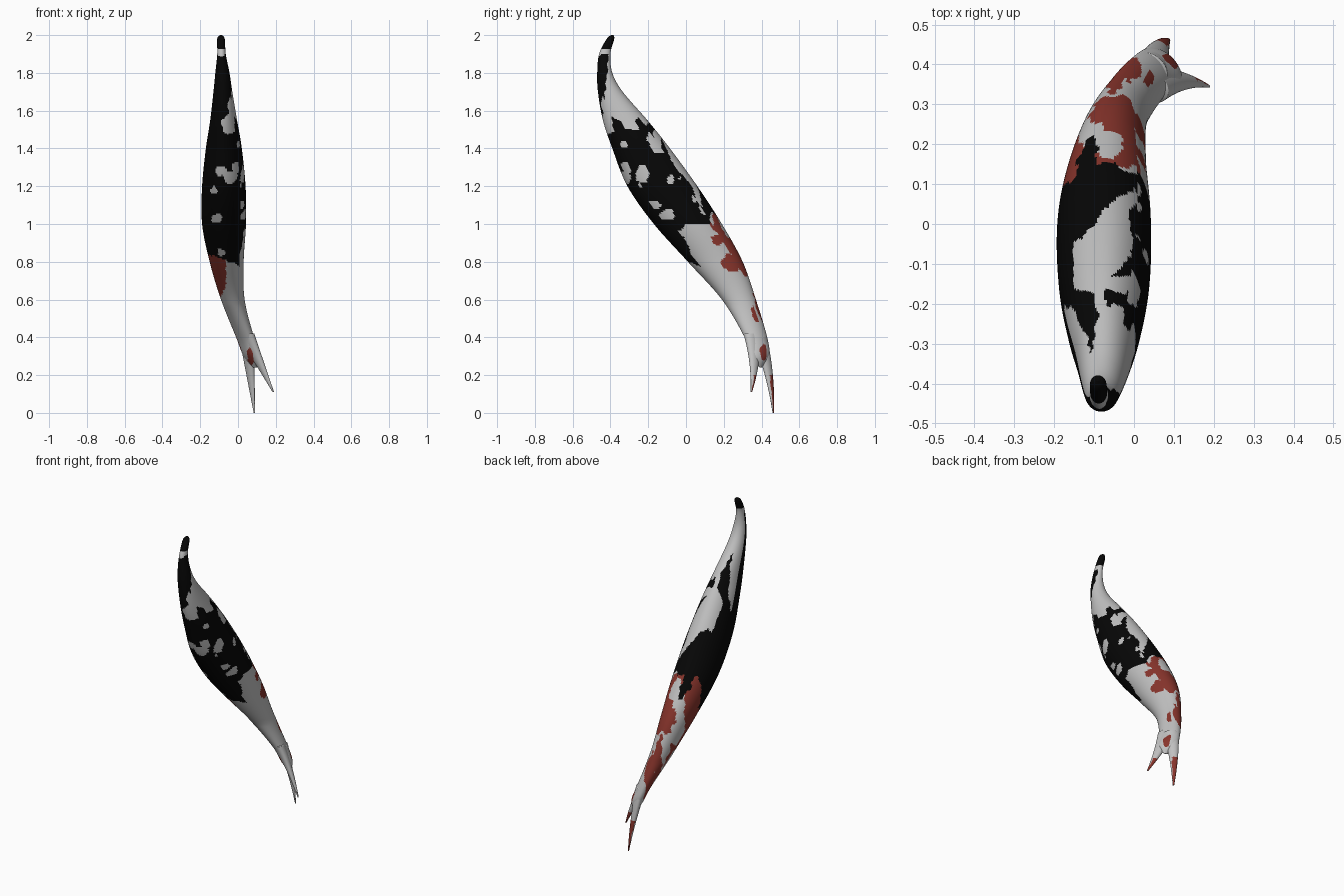
import bpy
import math
from mathutils import Vector, noise

if "Cube" in bpy.data.objects:
    bpy.data.objects.remove(bpy.data.objects["Cube"], do_unlink=True)


def make_material(name, colour):
    mat = bpy.data.materials.new(name)
    mat.use_nodes = True
    mat.diffuse_color = (*colour, 1)
    shader = mat.node_tree.nodes["Principled BSDF"]
    shader.inputs["Base Color"].default_value = (*colour, 1)
    shader.inputs["Roughness"].default_value = 0.6
    return mat


WHITE, BLACK, RED = range(3)
materials = [
    make_material("pale skin", (0.54, 0.54, 0.54)),
    make_material("black patches", (0.002, 0.002, 0.002)),
    make_material("red patches", (0.25, 0.035, 0.025)),
]


def spline(rows, t):
    """Smooth interpolation through the rows, t from 0 to 1."""
    place = t * (len(rows) - 1)
    i = min(int(place), len(rows) - 2)
    u = place - i
    before = rows[max(i - 1, 0)]
    after = rows[min(i + 2, len(rows) - 1)]
    result = []
    for a, b, c, d in zip(before, rows[i], rows[i + 1], after):
        start, end = (c - a) / 2, (d - b) / 2
        bend = 3 * (c - b) - 2 * start - end
        twist = 2 * (b - c) + start + end
        result.append(b + u * (start + u * (bend + u * twist)))
    return result


def loft(name, rows, steps, sides, lean, paint):
    """Skin level oval rings; each row is height, front, back, right, left."""
    verts, faces, colours = [], [], []
    for i in range(steps + 1):
        z, front, back, right, left = spline(rows, i / steps)
        for j in range(sides):
            a = math.tau * j / sides
            x = (right + left) / 2 + (left - right) / 2 * math.cos(a + lean(z))
            y = (front + back) / 2 + (back - front) / 2 * math.sin(a)
            verts.append(Vector((x, y, z)))
    for i in range(steps):
        for j in range(sides):
            k = (j + 1) % sides
            top, low = i * sides, (i + 1) * sides
            quad = (top + j, low + j, low + k, top + k)
            faces.append(quad)
            centre = sum((verts[v] for v in quad), Vector()) / 4
            colours.append(paint(360 * (j + 0.5) / sides, centre))
    # end caps
    faces.append(tuple(range(sides)))
    faces.append(tuple(reversed(range(steps * sides, len(verts)))))
    colours += [colours[0], colours[-1]]
    mesh = bpy.data.meshes.new(name)
    mesh.from_pydata(verts, [], faces)
    for mat in materials:
        mesh.materials.append(mat)
    for poly, colour in zip(mesh.polygons, colours):
        poly.material_index = colour
        poly.use_smooth = True
    mesh.update()
    obj = bpy.data.objects.new(name, mesh)
    bpy.context.collection.objects.link(obj)


def in_outline(outline, u, v):
    """True where the point lies in the closed outline."""
    hit = False
    for (a, b), (c, d) in zip(outline, outline[1:] + outline[:1]):
        if (b > v) != (d > v) and u < a + (c - a) * (v - b) / (d - b):
            hit = not hit
    return hit


def in_spots(spots, u, v):
    """Each spot is an oval: centre and two radii."""
    return any(math.hypot((u - a) / ru, (v - b) / rv) < 1
               for a, b, ru, rv in spots)


# Flank patches, as (y, z)
flank_outline = [
    (-.5, 1.45), (-.4, 1.5), (-.39, 1.57), (-.35, 1.55), (-.33, 1.5),
    (-.25, 1.5), (-.27, 1.55), (-.22, 1.57), (-.18, 1.54), (-.21, 1.45),
    (-.17, 1.38), (-.1, 1.38), (-.05, 1.34), (-.04, 1.24), (.08, 1.24),
    (.16, 1.1), (.13, 1), (0, 1), (-.04, .96), (.01, .9), (.03, .77),
    (-.3, .8),
]
flank_white = [
    (-.23, 1.26, .03, .05), (-.27, 1.2, .03, .02), (-.08, 1.24, .02, .03),
    (-.18, 1.1, .05, .02), (-.1, 1.05, .04, .03), (.05, 1.16, .02, .04),
    (.09, 1.09, .02, .04), (-.33, 1.42, .02, .02),
]
flank_red = [
    (.16, 1.02, .03, .06), (.17, .92, .03, .03), (.25, .8, .06, .05),
    (.38, .53, .03, .05), (.41, .32, .02, .04),
]
# Belly patches, as (x, z)
belly_white = [
    (-.03, 1.62, .02, .08), (-.04, 1.53, .05, .05), (-.09, 1.28, .03, .03),
    (-.04, 1.25, .04, .03), (-.01, 1.3, .02, .03), (-.11, 1.03, .03, .02),
    (-.13, 1.18, .02, .02), (-.09, .85, .02, .02), (.03, .87, .02, .03),
]
belly_red = [(-.15, .74, .09, .15), (.07, .3, .02, .05)]
# Back patches, as (x, y)
back_outline = [
    (-.2, .1), (-.15, .1), (-.14, .16), (-.12, .21), (-.1, .22),
    (-.09, .19), (-.1, .15), (-.05, .15), (-.03, .13), (.02, .13), (.1, .1),
    (.1, -.2), (.02, -.28), (-.03, -.25), (-.02, -.21), (-.07, -.2),
    (-.07, -.17), (-.01, -.17), (0, -.13), (-.05, -.13), (-.01, -.08),
    (0, -.04), (-.02, .03), (.02, .06), (0, .09), (-.06, .05), (-.1, 0),
    (-.15, -.05), (-.15, -.16), (-.1, -.17), (-.09, -.22), (-.11, -.33),
    (-.13, -.25), (-.16, -.21), (-.2, -.2),
]
back_white = [(-.06, .2, .03, .04), (-.09, .23, .02, .02)]
back_red = [
    (-.17, .16, .05, .07), (-.05, .27, .06, .05), (-.03, .2, .04, .06),
    (-.08, .16, .03, .02), (.02, .17, .02, .03), (.02, .28, .01, .03),
    (-.05, .36, .02, .03), (-.01, .39, .03, .03),
]


def paint_body(angle, p):
    # slightly ragged patch edges
    wave = noise.noise_vector(p * 30) * 0.012
    x, y, z = p + wave
    if p.z > 1.925:
        return BLACK
    if 45 < angle < 180:
        u, v, white, red = x, y, back_white, back_red
        black = in_outline(back_outline, x, y)
        if not black and in_spots(back_white, x, y):
            return WHITE
    elif 180 <= angle < 318:
        u, v, white, red = x, z, belly_white, belly_red
        black = 0.8 - 0.4 * (x + 0.05) < z < 1.89
    else:
        u, v, white, red = y, z, flank_white, flank_red
        throat = 1.6 < z < 1.9 and y < -.44 + 0.1 * (z - 1.6)
        black = throat or in_outline(flank_outline, y, z)
    if black:
        return WHITE if angle not in BACK and in_spots(white, u, v) else BLACK
    return RED if in_spots(red, u, v) else WHITE


class BACK_RANGE:
    def __contains__(self, angle):
        return 45 < angle < 180


BACK = BACK_RANGE()

# Curved body, from the hooked tip down to the fork
body_rows = [
    (2, -.395, -.385, -.095, -.085), (1.98, -.42, -.38, -.11, -.07),
    (1.9, -.46, -.4, -.11, -.065), (1.8, -.47, -.39, -.12, -.045),
    (1.7, -.466, -.335, -.13, -.03), (1.55, -.44, -.205, -.147, -.005),
    (1.4, -.39, -.085, -.17, .02), (1.2, -.31, .06, -.19, .04),
    (1, -.17, .19, -.19, .042), (.8, .01, .3, -.15, .03),
    (.6, .19, .37, -.09, .035), (.4, .31, .43, -.01, .085),
    (.3, .34, .44, .03, .12), (.24, .39, .4, .08, .1),
]
loft("body", body_rows, 320, 120,
     lambda z: 0.55 * max(0, min(1, 2 - 3.5 * z)), paint_body)


def paint_tip(angle, p):
    edge = 75 + 50 * noise.noise(p * 25)
    return RED if p.z < 0.2 and abs(angle - 75) < edge else WHITE


def tail_tip(name, root, end, bow, radius):
    """Tapering tip from inside the body to its point."""
    rows = []
    for i in range(9):
        t = i / 8
        x, y, z = Vector(root).lerp(Vector(end), t)
        y += bow * t * (1 - t)
        r = radius * (1 - t) + 0.004
        rows.append((z, y - r, y + r, x - r, x + r))
    loft(name, rows, 90, 40, lambda z: 0.4, paint_tip)


tail_tip("tail_tip_back", (.045, .39, .4), (.087, .462, 0), .05, .035)
tail_tip("tail_tip_front", (.04, .35, .42), (.187, .346, .11), .05, .042)
